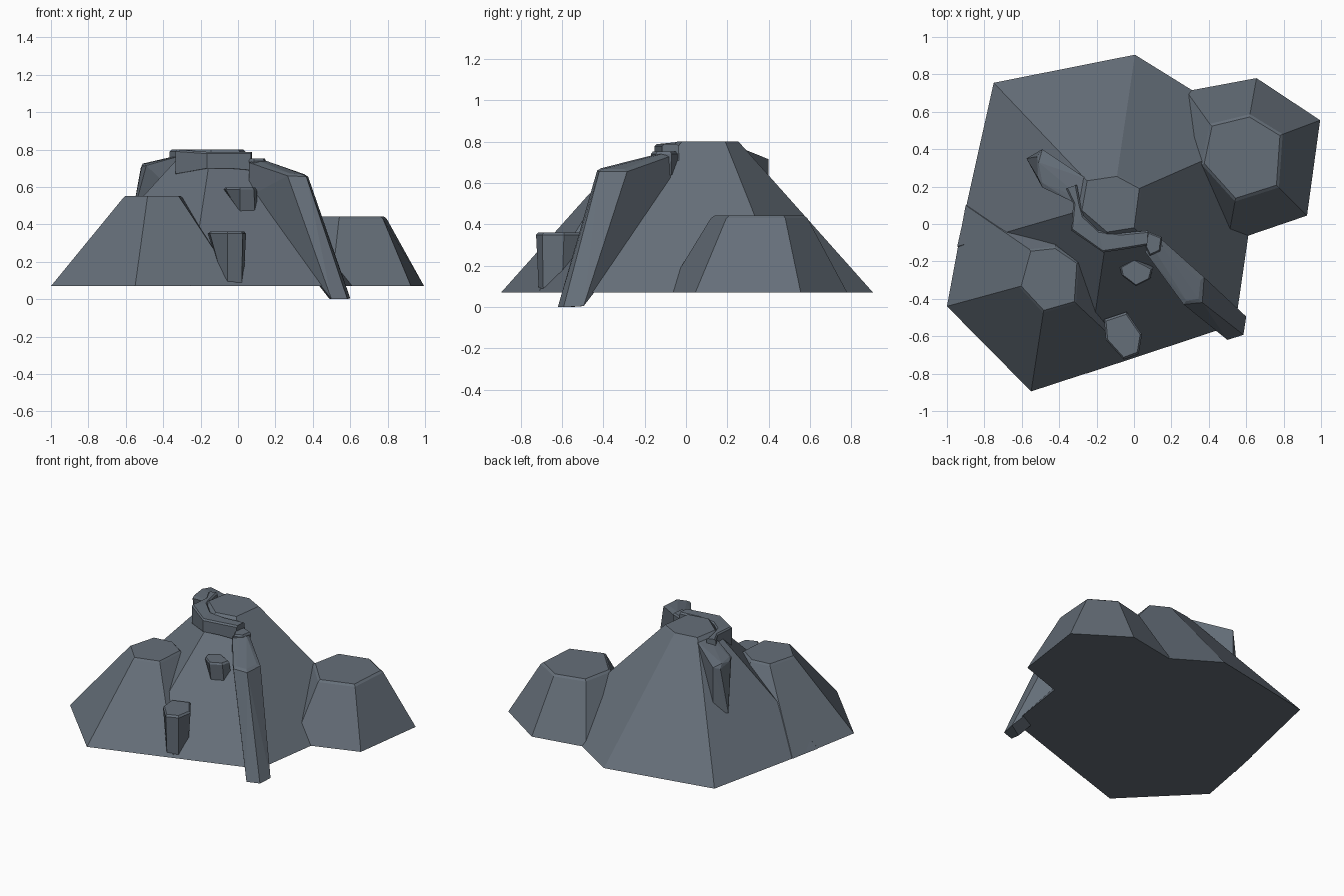
import bpy, bmesh, math
from mathutils import Vector

if "Cube" in bpy.data.objects:
    bpy.data.objects.remove(bpy.data.objects["Cube"])

rock = bpy.data.materials.new("slate_grey_rock")
rock.diffuse_color = (0.13, 0.157, 0.19, 1)
rock.use_nodes = True
rock.node_tree.nodes["Principled BSDF"].inputs["Base Color"].default_value = rock.diffuse_color


def finish(name, bm):
    bmesh.ops.recalc_face_normals(bm, faces=bm.faces)
    me = bpy.data.meshes.new(name)
    bm.to_mesh(me)
    bm.free()
    me.materials.append(rock)
    ob = bpy.data.objects.new(name, me)
    bpy.context.collection.objects.link(ob)
    return ob


def ring(points, z):
    return [Vector((x, y, z)) for x, y in points]


def shrink(points, k):
    cx = sum(p[0] for p in points) / len(points)
    cy = sum(p[1] for p in points) / len(points)
    return [(cx + (x - cx) * k, cy + (y - cy) * k) for x, y in points]


def loft(name, rings):
    """Skin a stack of equal-length rings and cap both ends."""
    bm = bmesh.new()
    vs = [[bm.verts.new(p) for p in r] for r in rings]
    n = len(vs[0])
    for a, b in zip(vs, vs[1:]):
        for i in range(n):
            bm.faces.new((a[i], a[(i + 1) % n], b[(i + 1) % n], b[i]))
    bm.faces.new(vs[0][::-1])
    bm.faces.new(vs[-1])
    return finish(name, bm)


def mound(name, base, z0, top, z1, chamfer=0.93):
    """Faceted rock: base outline, top outline, small chamfer on top."""
    return loft(name, [ring(base, z0), ring(top, z1 - 0.012),
                       ring(shrink(top, chamfer), z1)])


def hull(name, points):
    bm = bmesh.new()
    for p in points:
        bm.verts.new(p)
    res = bmesh.ops.convex_hull(bm, input=bm.verts)
    junk = {g for g in res["geom_interior"] + res["geom_unused"]
            if isinstance(g, bmesh.types.BMVert)}
    bmesh.ops.delete(bm, geom=list(junk), context="VERTS")
    bmesh.ops.dissolve_limit(bm, angle_limit=math.radians(4),
                             verts=bm.verts, edges=bm.edges)
    return finish(name, bm)


# Main mountain and its two foothills
mound("main_mountain",
      [(-.75, .755), (.005, .905), (.69, .48), (.542, -.537), (-.255, -.80), (-.945, -.12)], .07,
      [(-.26, .24), (-.09, .265), (.04, .195), (.01, -.03), (-.145, -.055), (-.29, .07)], .80)
mound("left_foothill",
      [(-1, -.44), (-.55, -.895), (0, -.715), (.04, -.18), (-.38, .17), (-.90, .10)], .07,
      [(-.615, -.335), (-.485, -.475), (-.31, -.425), (-.295, -.205), (-.42, -.12), (-.56, -.135)], .552)
mound("right_foothill",
      [(.28, .71), (.655, .78), (.995, .555), (.925, .045), (.50, -.10), (.12, .28)], .07,
      [(.405, .535), (.62, .587), (.795, .48), (.775, .195), (.54, .12), (.36, .32)], .442)

# Long front buttress running down to the ground
hull("front_buttress", [
    (.14, -.075, .73), (.06, -.15, .73), (.11, -.20, .72), (.15, -.12, .74),
    (.11, -.14, .74),
    (.375, -.285, .655), (.365, -.42, .655), (.265, -.43, .66),
    (.355, -.30, .668), (.345, -.40, .668), (.28, -.41, .672),
    (.60, -.495, .005), (.585, -.592, 0), (.50, -.62, 0), (.49, -.56, 0),
    (.14, -.075, .55), (.06, -.15, .55)])

# Short buttress on the back left
hull("back_buttress", [
    (-.25, .24, .78), (-.27, .13, .78), (-.33, .12, .76),
    (-.49, .40, .715), (-.49, .195, .715), (-.515, .25, .71),
    (-.51, .33, .725), (-.52, .36, .70), (-.49, .22, .725),
    (-.575, .35, .40), (-.53, .32, .40), (-.49, .40, .40),
    (-.25, .24, .5), (-.27, .13, .5)])

# Curved wall round the summit: (outer, inner, bottom height)
wall = [((-.365, .19), (-.305, .21), .70), ((-.325, .11), (-.285, .10), .68),
        ((-.335, -.035), (-.27, .045), .67), ((-.165, -.152), (-.19, -.035), .70),
        ((.07, -.115), (-.075, -.05), .70), ((.075, -.035), (.075, -.035), .69)]
wall[4] = ((-.05, -.135), (-.075, -.05), .70)
wall[5] = ((.07, -.115), (.075, -.035), .69)
sections = []
for o, i, low in wall:
    o, i = Vector(o), Vector(i)
    top_z = .80 - .012 * (o.x > -.2)
    c = (i - o).normalized() * .01
    sections.append([Vector((*o, low)), Vector((*o, top_z - .01)), Vector((*(o + c), top_z)),
                     Vector((*(i - c), top_z)), Vector((*i, top_z - .01)), Vector((*i, low))])
loft("summit_wall", sections)

# Loose boulders
cap = [(.075, -.04), (.15, -.07), (.14, -.145), (.085, -.17), (.055, -.11)]
mound("buttress_cap", shrink(cap, .9), .64, cap, .752, .85)
upper = [(-.075, -.23), (0, -.187), (.10, -.24), (.085, -.295), (.01, -.332), (-.065, -.275)]
mound("upper_boulder", [(.005, -.22), (.03, -.17), (.105, -.22), (.09, -.285), (.01, -.315), (0, -.27)],
      .47, upper, .598, .9)
lower = [(-.16, -.51), (-.04, -.47), (.043, -.59), (.025, -.695), (-.055, -.725), (-.15, -.62)]
mound("lower_boulder", [(-.07, -.54), (-.03, -.52), (.03, -.60), (.02, -.69), (-.055, -.712), (-.075, -.66)],
      .08, lower, .362, .9)
